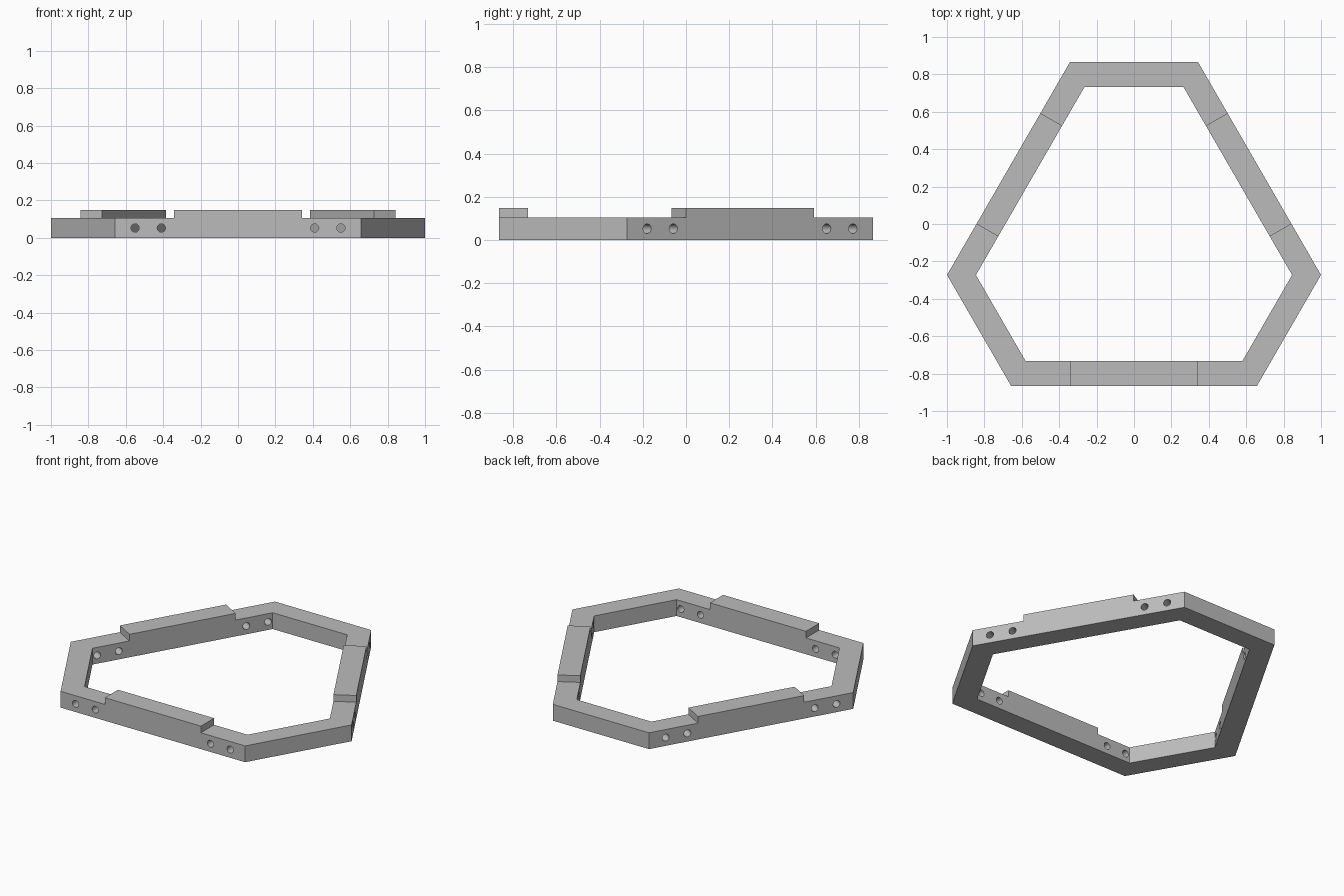
import bpy, bmesh
from math import radians, pi
from mathutils import Vector, Matrix

if "Cube" in bpy.data.objects:
    bpy.data.objects.remove(bpy.data.objects["Cube"])

CENTRE = Vector((0, -0.091, 0))
OUTER, INNER = 0.775, 0.641        # distances of the long walls from the centre
OUT_HALF, IN_HALF = 0.657, 0.58    # half lengths of the long walls
PAD_HALF = 0.342
BASE_H, PAD_H = 0.105, 0.043
HOLES = (-0.55, -0.41, 0.41, 0.55)
HOLE_R = 0.022

grey = bpy.data.materials.new("plain grey")
grey.use_nodes = True
colour = (0.5, 0.5, 0.5, 1)
grey.diffuse_color = colour
grey.node_tree.nodes["Principled BSDF"].inputs["Base Color"].default_value = colour


def side_frame(i):
    """Rotation and placement whose local -y is the outward side of long wall i."""
    return Matrix.Translation(CENTRE) @ Matrix.Rotation(i * radians(120), 4, 'Z')


def mesh_object(bm, name):
    bmesh.ops.recalc_face_normals(bm, faces=bm.faces)
    mesh = bpy.data.meshes.new(name)
    bm.to_mesh(mesh)
    bm.free()
    obj = bpy.data.objects.new(name, mesh)
    bpy.context.collection.objects.link(obj)
    return obj


def lift(bm, faces, height):
    """Extrude faces upward and return the new top faces."""
    geom = bmesh.ops.extrude_face_region(bm, geom=faces)["geom"]
    verts = [g for g in geom if isinstance(g, bmesh.types.BMVert)]
    bmesh.ops.translate(bm, verts=verts, vec=(0, 0, height))
    return [g for g in geom if isinstance(g, bmesh.types.BMFace)]


# Six-sided ring, with the long walls divided at the pad ends
bm = bmesh.new()
outer, inner = [], []
for i in range(3):
    m = side_frame(i)
    for so, si in ((-OUT_HALF, -IN_HALF), (-PAD_HALF, -PAD_HALF),
                   (PAD_HALF, PAD_HALF), (OUT_HALF, IN_HALF)):
        outer.append(bm.verts.new(m @ Vector((so, -OUTER, 0))))
        inner.append(bm.verts.new(m @ Vector((si, -INNER, 0))))
n = len(outer)
floor = [bm.faces.new((outer[k], outer[(k + 1) % n], inner[(k + 1) % n], inner[k]))
         for k in range(n)]
tops = lift(bm, floor, BASE_H)

# Raised pads on the middle of each long wall
pads = []
for i in range(3):
    mid = side_frame(i) @ Vector((0, -(OUTER + INNER) / 2, BASE_H))
    pads.append(min(tops, key=lambda f: (f.calc_center_median() - mid).length))
lift(bm, pads, PAD_H)
frame = mesh_object(bm, "hexagonal_frame")
frame.data.materials.append(grey)

# Bolt holes through both ends of each long wall
bm = bmesh.new()
for i in range(3):
    for s in HOLES:
        place = (side_frame(i) @ Matrix.Translation((s, -(OUTER + INNER) / 2, BASE_H / 2))
                 @ Matrix.Rotation(pi / 2, 4, 'X'))
        bmesh.ops.create_cone(bm, cap_ends=True, segments=32, radius1=HOLE_R,
                              radius2=HOLE_R, depth=0.2, matrix=place)
cutter = mesh_object(bm, "hole_cutter")
cutter.data.materials.append(grey)
cutter.hide_render = True

cut = frame.modifiers.new("bolt holes", 'BOOLEAN')
cut.operation = 'DIFFERENCE'
cut.solver = 'EXACT'
cut.object = cutter
bpy.ops.object.select_all(action='DESELECT')
frame.select_set(True)
bpy.context.view_layer.objects.active = frame
bpy.ops.object.modifier_apply(modifier=cut.name)
bpy.data.objects.remove(cutter)
bpy.ops.object.shade_smooth_by_angle(angle=radians(30))
